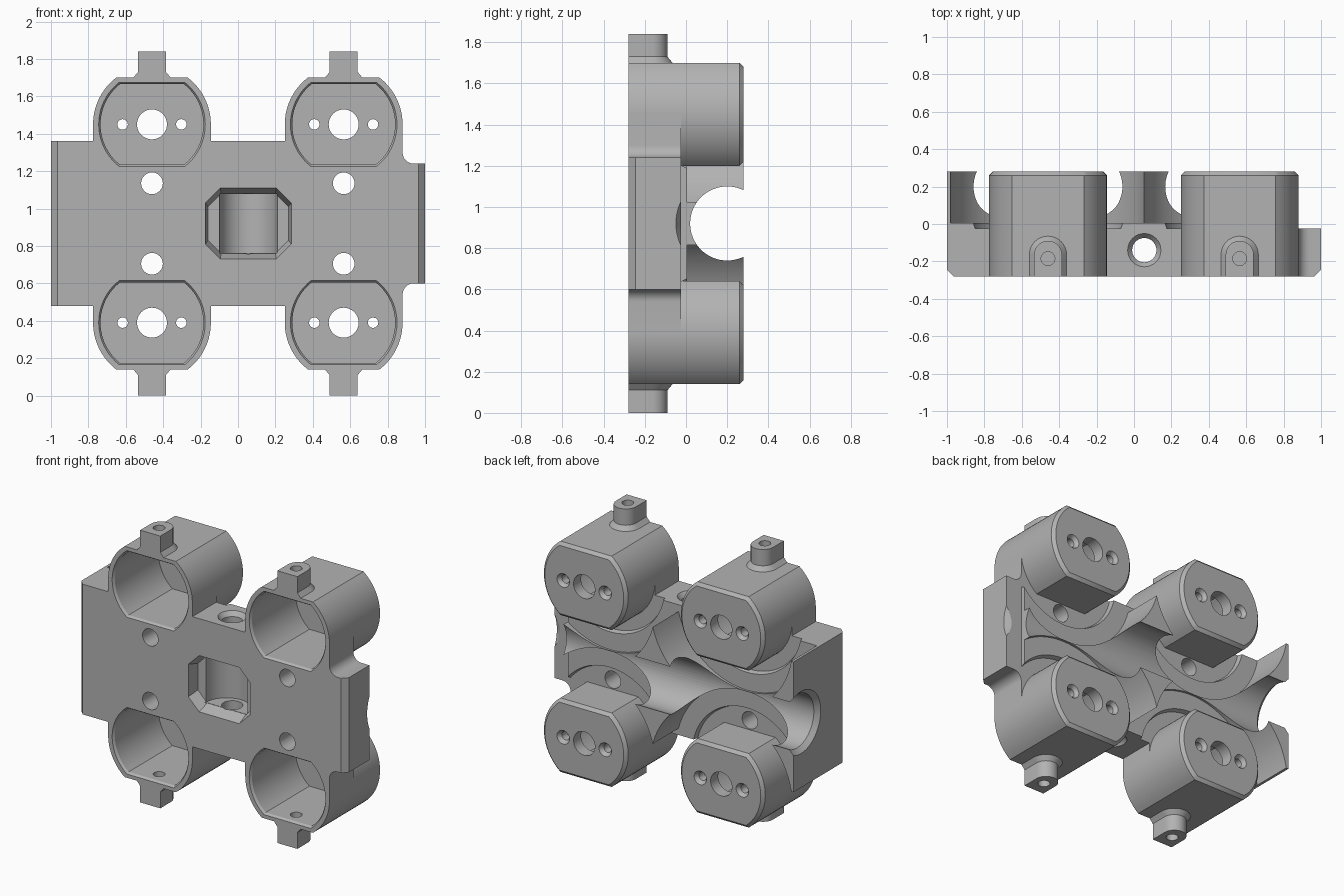
import bpy, bmesh
from math import sin, cos, pi, asin, radians

cube = bpy.data.objects.get("Cube")
if cube:
    bpy.data.objects.remove(cube)

grey = bpy.data.materials.new("plain grey")
grey.use_nodes = True
grey.diffuse_color = (0.45, 0.45, 0.45, 1)
grey.node_tree.nodes["Principled BSDF"].inputs["Base Color"].default_value = grey.diffuse_color

FRONT, BACK, FLOOR, MID = -0.28, 0.28, -0.025, 0.92
CUP_X, CUP_DZ, CUP_R, CUP_H = (-0.46, 0.565), 0.53, 0.315, 0.25


def loft(name, rings):
    """Closed solid through rings of equal point count."""
    bm = bmesh.new()
    loops = [[bm.verts.new(p) for p in ring] for ring in rings]
    n = len(loops[0])
    for a, b in zip(loops, loops[1:]):
        for i in range(n):
            j = (i + 1) % n
            bm.faces.new((a[i], a[j], b[j], b[i]))
    bm.faces.new(loops[0])
    bm.faces.new(loops[-1])
    bmesh.ops.recalc_face_normals(bm, faces=bm.faces)
    mesh = bpy.data.meshes.new(name)
    bm.to_mesh(mesh)
    bm.free()
    mesh.materials.append(grey)
    ob = bpy.data.objects.new(name, mesh)
    bpy.context.collection.objects.link(ob)
    return ob


def along_y(name, outlines):
    """Solid from (y, xz outline) pairs."""
    return loft(name, [[(x, y, z) for x, z in o] for y, o in outlines])


def turned(name, axis, centre, steps, n=48):
    """Round solid along an axis from (position, radius) steps."""
    rings = []
    for t, r in steps:
        ring = []
        for i in range(n):
            u, v = r * cos(2 * pi * i / n), r * sin(2 * pi * i / n)
            p = [u, v]
            p.insert("xyz".index(axis), 0)
            q = list(centre)
            q["xyz".index(axis)] = t
            ring.append([a + b for a, b in zip(p, q)])
        rings.append(ring)
    return loft(name, rings)


def box(name, x0, x1, y0, y1, z0, z1):
    o = [(x0, z0), (x1, z0), (x1, z1), (x0, z1)]
    return along_y(name, [(y0, o), (y1, o)])


def flat_sided(cx, cz, r, h, n=20):
    """Circle with the top and bottom cut flat."""
    a = asin(h / r)
    angles = [side + a * (2 * i / n - 1) for side in (0, pi) for i in range(n + 1)]
    return [(cx + r * cos(t), cz + r * sin(t)) for t in angles]


def octagon(cx, w, h, c):
    pts = []
    for sx, sz in ((1, 1), (-1, 1), (-1, -1), (1, -1)):
        pair = [(cx + sx * w, MID + sz * (h - c)), (cx + sx * (w - c), MID + sz * h)]
        pts += pair if sx * sz > 0 else pair[::-1]
    return pts


def cut(target, *cutters):
    bpy.context.view_layer.objects.active = target
    for c in cutters:
        c.hide_render = True
        m = target.modifiers.new("cut", "BOOLEAN")
        m.operation, m.solver, m.object = "DIFFERENCE", "EXACT", c
        bpy.ops.object.modifier_apply(modifier=m.name)


def cavity(cx, cz):
    sizes = ((-0.30, 0.01), (FRONT, 0.01), (-0.265, 0), (0.20, 0))
    return along_y("cutter", [(y, flat_sided(cx, cz, 0.275 + e, 0.215 + e)) for y, e in sizes])


parts, cutters = [], []

# Main body outline: plate with shoulders beside the cups and an end tongue
half = [(1, 1.24)]
half += [(0.94 - 0.06 * sin(t), 1.30 - 0.06 * cos(t)) for t in [i * pi / 16 for i in range(9)]]
half += [(0.88, 1.45), (0.25, 1.45), (0.25, 1.36), (-0.145, 1.36), (-0.145, 1.45),
         (-0.775, 1.45), (-0.775, 1.36), (-1, 1.36)]
outline = half + [(x, 2 * MID - z) for x, z in reversed(half)]
body = along_y("main_body", [(FRONT, outline), (BACK, outline)])
parts.append(body)

# Tongue step, lengthwise channel with flared mouths
body_cuts = [
    box("cutter", 0.88, 1.2, FLOOR, 0.4, 0, 2),
    turned("cutter", "x", (0, 0.2, MID),
           [(-1.01, 0.22), (-0.97, 0.18), (0.88, 0.18), (1.01, 0.255)], 64),
]
# Round clearances, cavities and bolt holes around every cup
for cx in CUP_X:
    for s in (-1, 1):
        cz = MID + s * CUP_DZ
        body_cuts += [
            turned("cutter", "y", (cx, 0, cz), [(0.005, 0.53), (0.4, 0.53)], 96),
            turned("cutter", "y", (cx, 0, cz), [(FLOOR, 0.40), (0.1, 0.44)], 96),
            cavity(cx, cz),
            turned("cutter", "y", (cx, 0, MID + s * 0.215), [(-0.4, 0.058), (0.4, 0.058)], 32),
        ]
# Central pocket with a rounded back and a vertical bore
px = 0.055
body_cuts += [
    along_y("cutter", [(-0.30, octagon(px, 0.23, 0.19, 0.08)), (FRONT, octagon(px, 0.23, 0.19, 0.08)),
                       (-0.20, octagon(px, 0.215, 0.16, 0.07))]),
    turned("cutter", "z", (px, -0.20, 0), [(MID - 0.158, 0.155), (MID + 0.158, 0.155)]),
    turned("cutter", "z", (px, -0.14, 0),
           [(0.46, 0.105), (0.51, 0.065), (1.33, 0.065), (1.38, 0.105)], 32),
]
# Chamfers on the front end edges
for s in (-1, 1):
    tri = [(s * 0.96, -0.285), (s * 1.01, -0.285), (s * 1.01, -0.235)]
    body_cuts.append(loft("cutter", [[(x, y, z) for x, y in tri] for z in (0.3, 1.6)]))
cut(body, *body_cuts)
cutters += body_cuts

# Motor cups with end tabs
for side, cx in zip(("right", "left"), CUP_X):
    for level, s in (("lower", -1), ("upper", 1)):
        cz = MID + s * CUP_DZ
        full = flat_sided(cx, cz, CUP_R, CUP_H)
        small = flat_sided(cx, cz, CUP_R - 0.02, CUP_H - 0.02)
        cup = along_y(f"{level}_{side}_cup", [(FRONT, full), (0.26, full), (BACK, small)])

        rings = []
        for h, w in ((0.235, 0.1), (CUP_H, 0.1), (0.28, 0.075), (0.39, 0.075)):
            arc = [(cx + w * cos(pi * i / 16), -0.165 + w * sin(pi * i / 16)) for i in range(17)]
            ring = [(cx - w, FRONT), (cx + w, FRONT)] + arc
            rings.append([(x, y, cz + s * h) for x, y in ring])
        tab = loft(f"{level}_{side}_tab", rings)

        bore = turned("cutter", "z", (cx, -0.185, 0), [(cz + s * 0.1, 0.037), (cz + s * 0.45, 0.037)], 24)
        cup_cuts = [cavity(cx, cz), bore,
                    turned("cutter", "y", (cx, 0, cz), [(0.1, 0.08), (0.4, 0.08)])]
        for d in (-0.157, 0.157):
            cup_cuts.append(turned("cutter", "y", (cx + d, 0, cz),
                                   [(0.1, 0.028), (0.255, 0.028), (0.285, 0.05)], 24))
        # Bolt hole groove running past the cup wall inside the plate
        cup_cuts.append(turned("cutter", "y", (cx, 0, MID + s * 0.215), [(-0.4, 0.058), (0.4, 0.058)], 32))
        cut(cup, *cup_cuts)
        cut(tab, bore)
        cutters += cup_cuts
        parts += [cup, tab]

for c in cutters:
    bpy.data.objects.remove(c)

bpy.ops.object.select_all(action="DESELECT")
for ob in parts:
    ob.select_set(True)
bpy.context.view_layer.objects.active = body
bpy.ops.object.shade_smooth_by_angle(angle=radians(30))
